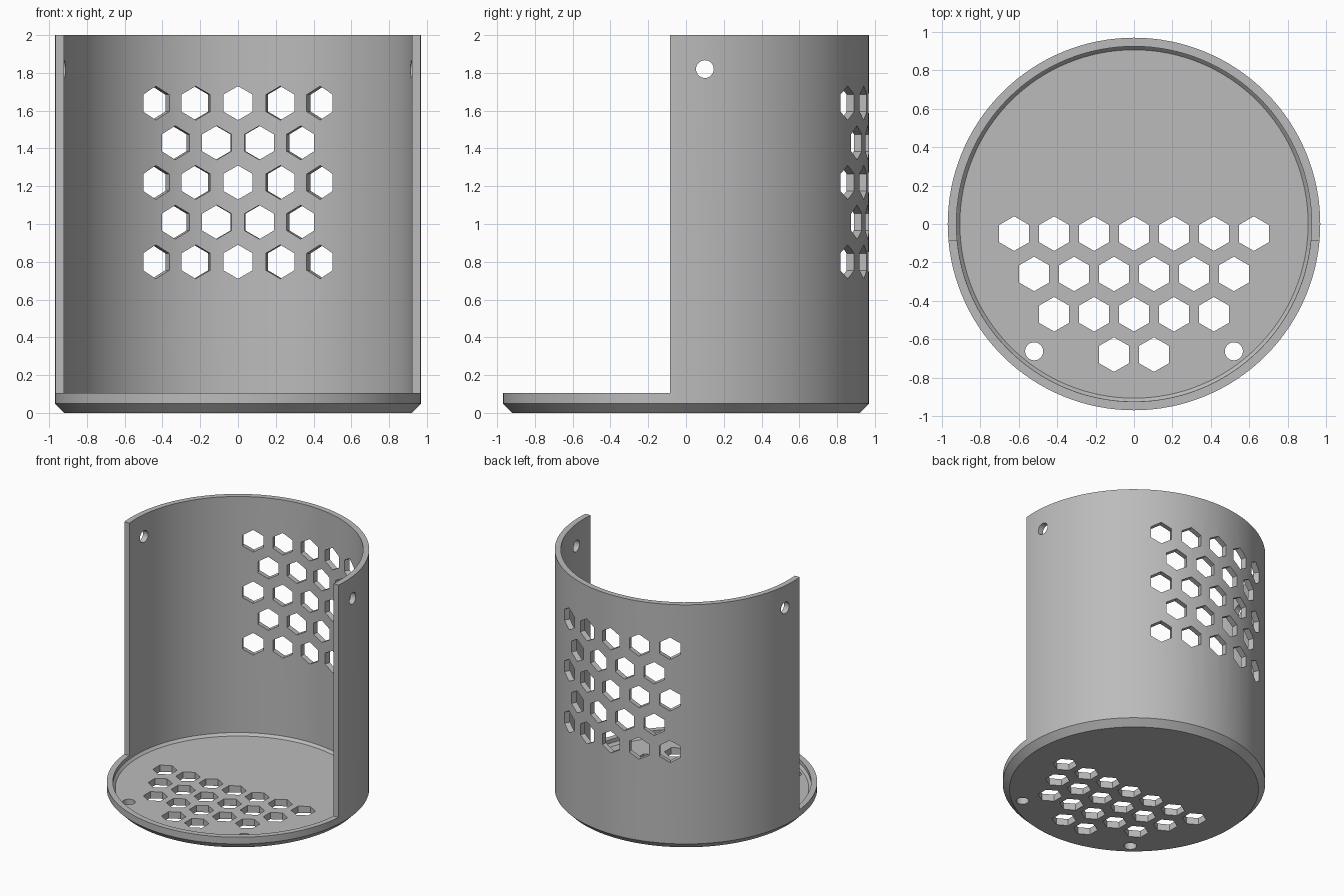
import bpy, bmesh, math
from mathutils import Matrix, Vector

if "Cube" in bpy.data.objects:
    bpy.data.objects.remove(bpy.data.objects["Cube"], do_unlink=True)

R_OUT, R_IN, HEIGHT = 0.97, 0.925, 2.0
LIP, FRONT_CUT = 0.105, -0.085
HEX_R, PIN_R = 0.09, 0.047

grey = bpy.data.materials.new("plain grey")
grey.use_nodes = True
colour = (0.5, 0.5, 0.5, 1)
grey.diffuse_color = colour
grey.node_tree.nodes["Principled BSDF"].inputs["Base Color"].default_value = colour


def add_object(name, bm):
    bmesh.ops.recalc_face_normals(bm, faces=bm.faces)
    mesh = bpy.data.meshes.new(name)
    bm.to_mesh(mesh)
    bm.free()
    mesh.materials.append(grey)
    obj = bpy.data.objects.new(name, mesh)
    bpy.context.collection.objects.link(obj)
    return obj


def add_prism(bm, sides, radius, depth, matrix):
    bmesh.ops.create_cone(bm, cap_ends=True, segments=sides, radius1=radius,
                          radius2=radius, depth=depth, matrix=matrix)


def row(count, step):
    return [(i - (count - 1) / 2) * step for i in range(count)]


# Cup: revolved profile with a chamfered foot and a chamfered inner floor
profile = [(0, 0), (0.92, 0), (R_OUT, 0.05), (R_OUT, HEIGHT),
           (R_IN, HEIGHT), (R_IN, 0.075), (0.907, 0.055), (0, 0.055)]
bm = bmesh.new()
verts = [bm.verts.new((r, 0, z)) for r, z in profile]
edges = [bm.edges.new(pair) for pair in zip(verts, verts[1:])]
bmesh.ops.spin(bm, geom=verts + edges, cent=(0, 0, 0), axis=(0, 0, 1),
               angle=math.tau, steps=128, use_duplicate=False)
bmesh.ops.remove_doubles(bm, verts=bm.verts, dist=0.0005)
bmesh.ops.dissolve_limit(bm, angle_limit=0.001, verts=bm.verts, edges=bm.edges)
cup = add_object("open_front_cup", bm)

# Opening: everything in front of the cut and above the lip
bm = bmesh.new()
low, high = Vector((-1.2, -1.3, LIP)), Vector((1.2, FRONT_CUT, 2.3))
bmesh.ops.create_cube(bm, size=1, matrix=Matrix.Translation((low + high) / 2)
                      @ Matrix.Diagonal((*(high - low), 1)))
opening = add_object("opening_cutter", bm)

bm = bmesh.new()
# Floor holes: staggered hexagon rows and two round drains
for r, count in enumerate((7, 6, 5, 2)):
    for x in row(count, 0.208):
        add_prism(bm, 6, HEX_R, 0.4, Matrix.Translation((x, -0.05 - 0.21 * r, 0)))
for side in (-1, 1):
    add_prism(bm, 32, PIN_R, 0.4, Matrix.Translation((side * 0.52, -0.663, 0)))

# Back wall holes: staggered hexagons pointing outward
for r, count in enumerate((5, 4, 5, 4, 5)):
    for angle in row(count, math.radians(14)):
        add_prism(bm, 6, HEX_R, 0.4, Matrix.Translation((0, 0, 0.8 + 0.21 * r))
                  @ Matrix.Rotation(angle, 4, "Z")
                  @ Matrix.Translation((0, R_OUT, 0))
                  @ Matrix.Rotation(math.pi / 2, 4, "X"))

# Side wall holes
for side in (-1, 1):
    add_prism(bm, 32, PIN_R, 0.4, Matrix.Translation((side * R_OUT, 0.1, 1.82))
              @ Matrix.Rotation(math.pi / 2, 4, "Y"))
holes = add_object("hole_cutter", bm)

# Cut and clean up
bpy.ops.object.select_all(action="DESELECT")
bpy.context.view_layer.objects.active = cup
cup.select_set(True)
for cutter in (opening, holes):
    cutter.hide_render = True
    cut = cup.modifiers.new("cut", "BOOLEAN")
    cut.operation, cut.solver, cut.object = "DIFFERENCE", "EXACT", cutter
    bpy.ops.object.modifier_apply(modifier=cut.name)
    bpy.data.objects.remove(cutter, do_unlink=True)
bpy.ops.object.shade_smooth_by_angle(angle=math.radians(25))
